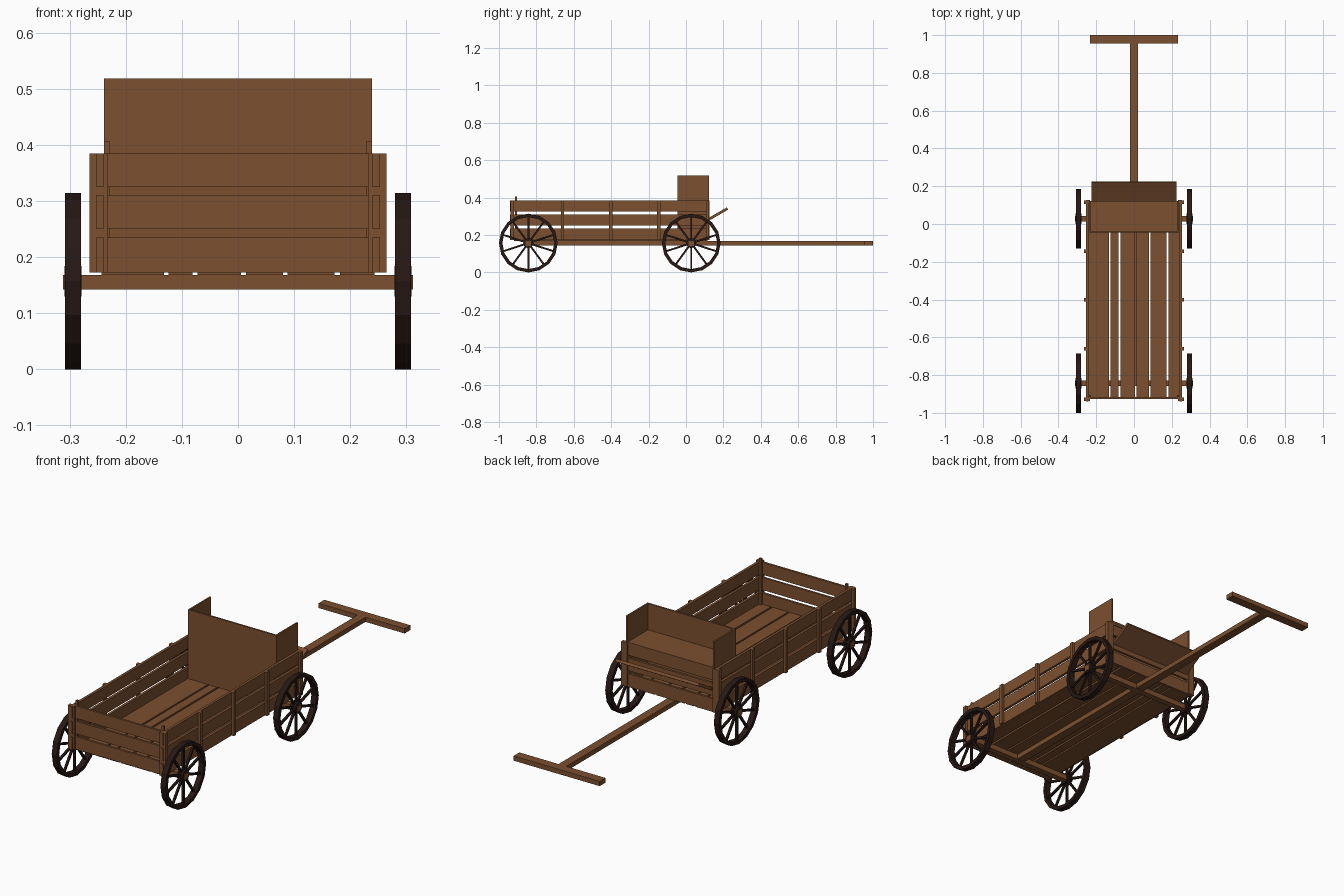
import bpy, bmesh
from math import pi, cos, sin, atan2, hypot
from mathutils import Matrix, Vector

if "Cube" in bpy.data.objects:
    bpy.data.objects.remove(bpy.data.objects["Cube"])


def material(name, color):
    m = bpy.data.materials.new(name)
    m.diffuse_color = color
    m.use_nodes = True
    m.node_tree.nodes["Principled BSDF"].inputs["Base Color"].default_value = m.diffuse_color
    return m


WOOD = material("wood", (0.20, 0.08, 0.03, 1))
IRON = material("dark_iron", (0.02, 0.009, 0.007, 1))


def finish(bm, name, mat):
    bmesh.ops.recalc_face_normals(bm, faces=bm.faces)
    me = bpy.data.meshes.new(name)
    bm.to_mesh(me)
    bm.free()
    me.materials.append(mat)
    ob = bpy.data.objects.new(name, me)
    bpy.context.collection.objects.link(ob)
    return ob


def add_box(bm, x0, x1, y0, y1, z0, z1, extra=Matrix()):
    m = Matrix.Translation(((x0 + x1) / 2, (y0 + y1) / 2, (z0 + z1) / 2))
    m = m @ Matrix.Diagonal((x1 - x0, y1 - y0, z1 - z0, 1))
    bmesh.ops.create_cube(bm, size=1, matrix=extra @ m)


def boxes(name, *dims):
    bm = bmesh.new()
    for d in dims:
        add_box(bm, *d)
    return finish(bm, name, WOOD)


def mirrored(*dims):
    return [e for d in dims for e in (d, (-d[1], -d[0], *d[2:]))]


ROWS = [(0.173, 0.235), (0.25, 0.311), (0.325, 0.385)]
REAR, FRONT, R = -0.843, 0.028, 0.157

# floor planks of uneven width
boxes("floor_planks", *[(a, b, -0.92, 0.115, 0.168, 0.18) for a, b in
      [(-0.243, -0.132), (-0.124, -0.081), (-0.072, 0.005),
       (0.014, 0.08), (0.088, 0.172), (0.182, 0.243)]])

# slatted walls
boxes("side_boards", *mirrored(*[(0.24, 0.253, -0.94, 0.12, a, b) for a, b in ROWS]))
boxes("end_boards", *[(-0.24, 0.24, y, y + 0.011, a, b)
      for y in (-0.926, 0.108) for a, b in ROWS])

# upright battens outside the walls
boxes("side_posts", *mirrored(*[(0.253, 0.265, y - 0.009, y + 0.009, 0.173, 0.385)
      for y in (-0.928, -0.66, -0.402, -0.145, 0.115)]))
boxes("corner_posts", *mirrored((0.232, 0.253, -0.937, -0.926, 0.173, 0.385),
                                (0.232, 0.253, 0.119, 0.126, 0.173, 0.385)))
boxes("corner_pins", *mirrored((0.228, 0.239, -0.915, -0.904, 0.18, 0.406)))

# seat box
boxes("seat_back", (-0.239, 0.239, -0.045, -0.036, 0.18, 0.518))
boxes("seat_sides", *mirrored((0.231, 0.239, -0.045, 0.122, 0.18, 0.518)))
boxes("seat", (-0.231, 0.231, -0.036, 0.122, 0.378, 0.39))

# sloping foot board
bm = bmesh.new()
dy, dz = 0.107, 0.062
add_box(bm, -0.225, 0.225, 0, hypot(dy, dz), -0.007, 0.007,
        Matrix.Translation((0, 0.115, 0.28)) @ Matrix.Rotation(atan2(dz, dy), 4, 'X'))
finish(bm, "foot_board", WOOD)

# running gear
boxes("axles", *[(-0.312, 0.312, y - 0.015, y + 0.015, 0.142, 0.168) for y in (REAR, FRONT)])
boxes("pull_bar", (-0.021, 0.021, REAR, 0.957, 0.145, 0.168))
boxes("pull_handle", (-0.233, 0.233, 0.955, 1.0, 0.145, 0.168))


# spoked wheels
def wheel(name, x, y, sides=16, spokes=10):
    bm = bmesh.new()
    profile = [(R, -0.014), (R, 0.014), (R - 0.018, 0.014), (R - 0.018, -0.014)]
    rings = []
    for i in range(sides):
        t = 2 * pi * i / sides
        rings.append([bm.verts.new((h, r * cos(t), r * sin(t))) for r, h in profile])
    for i in range(sides):
        a, b = rings[i], rings[(i + 1) % sides]
        for j in range(4):
            k = (j + 1) % 4
            bm.faces.new((a[j], a[k], b[k], b[j]))
    for i in range(spokes):
        add_box(bm, -0.005, 0.005, -0.005, 0.005, 0.02, R - 0.012,
                Matrix.Rotation(2 * pi * i / spokes, 4, 'X'))
    bmesh.ops.create_cone(bm, cap_ends=True, segments=12, radius1=0.027, radius2=0.027,
                          depth=0.03, matrix=Matrix.Rotation(pi / 2, 4, 'Y'))
    finish(bm, name, IRON).location = (x, y, R)


for end, y in (("rear", REAR), ("front", FRONT)):
    for side, x in (("left", -0.294), ("right", 0.294)):
        wheel(f"{end}_{side}_wheel", x, y)
